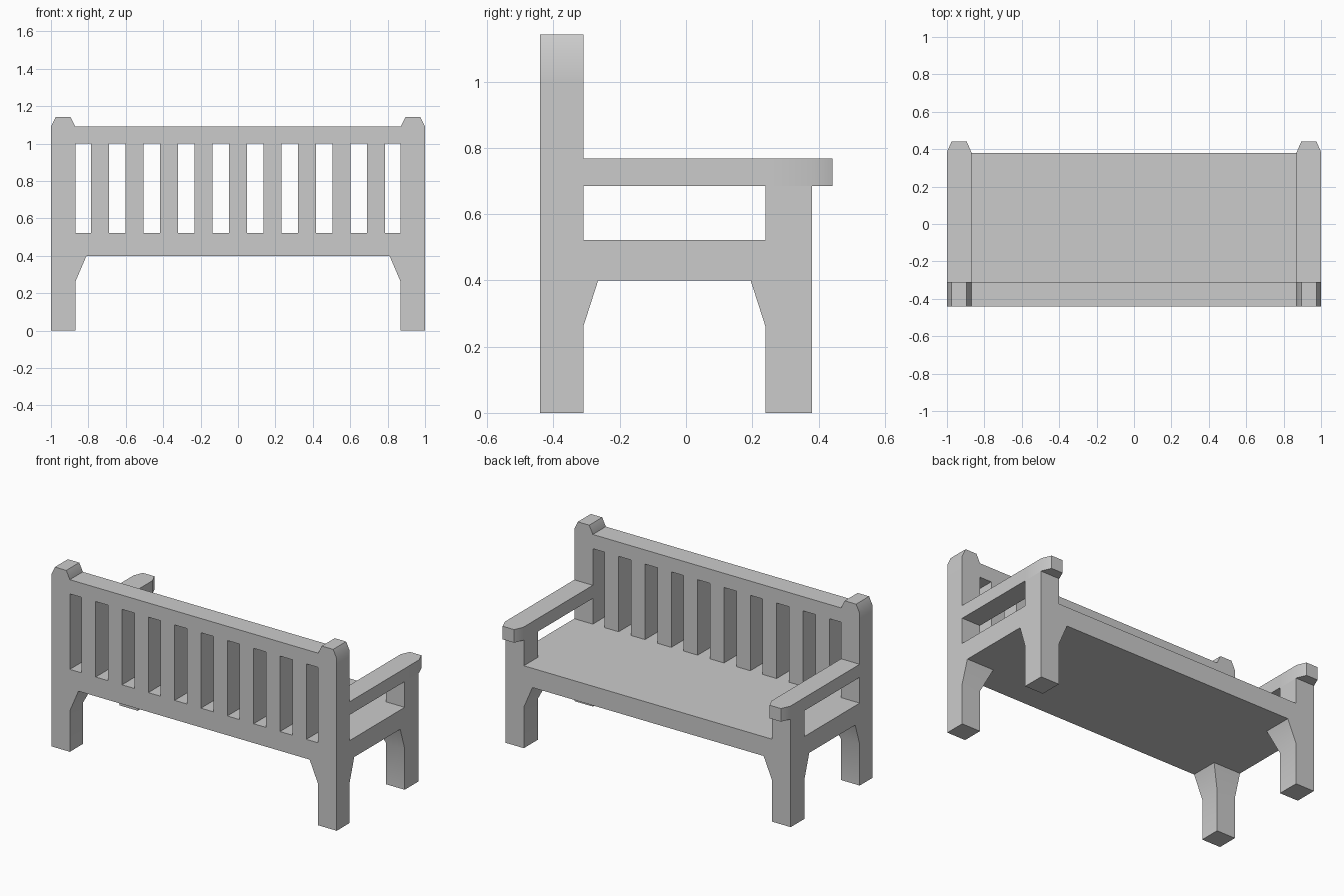
import bpy, bmesh

if "Cube" in bpy.data.objects:
    bpy.data.objects.remove(bpy.data.objects["Cube"])


def loft(name, sections, along="z", mirror=False):
    """Skin a stack of rectangles (h, a0, a1, b0, b1); a is x, b is y or z."""
    bm = bmesh.new()
    rings = []
    for h, a0, a1, b0, b1 in sections:
        corners = [(a0, b0), (a1, b0), (a1, b1), (a0, b1)]
        rings.append([bm.verts.new((a, b, h) if along == "z" else (a, h, b))
                      for a, b in corners])
    bm.faces.new(rings[0])
    bm.faces.new(rings[-1])
    for r, s in zip(rings, rings[1:]):
        for i in range(4):
            j = (i + 1) % 4
            bm.faces.new((r[i], r[j], s[j], s[i]))
    bmesh.ops.recalc_face_normals(bm, faces=bm.faces)
    mesh = bpy.data.meshes.new(name)
    bm.to_mesh(mesh)
    bm.free()
    obj = bpy.data.objects.new(name, mesh)
    bpy.context.collection.objects.link(obj)
    bpy.ops.object.select_all(action="DESELECT")
    obj.select_set(True)
    bpy.context.view_layer.objects.active = obj
    bpy.ops.object.shade_smooth_by_angle(angle=0.5236)
    if mirror:
        obj.modifiers.new("mirror", "MIRROR").use_axis = (True, False, False)
    return obj


BACK, BACK_IN = -0.44, -0.31      # rear frame depth
LEG_IN, LEG_OUT = 0.24, 0.38      # seat-edge leg depth
INNER = 0.87                      # inner face of the posts
UNDER, SEAT = 0.40, 0.522         # seat slab

# Seat slab
loft("seat", [(UNDER, -1, 1, BACK, LEG_OUT), (SEAT, -1, 1, BACK, LEG_OUT)])

# Legs, flaring inwards under the seat
loft("backrest_leg", [(0, INNER, 1, BACK, BACK_IN),
                      (0.26, INNER, 1, BACK, BACK_IN),
                      (UNDER, 0.81, 1, BACK, -0.265)], mirror=True)
loft("seat_edge_leg", [(0, INNER, 1, LEG_IN, LEG_OUT),
                       (0.26, INNER, 1, LEG_IN, LEG_OUT),
                       (UNDER, 0.81, 1, 0.195, LEG_OUT)], mirror=True)

# Backrest posts with tapered tops
loft("backrest_post", [(SEAT, INNER, 1, BACK, BACK_IN),
                       (1.0, INNER, 1, BACK, BACK_IN),
                       (1.09, INNER, 1, BACK, BACK_IN),
                       (1.142, 0.895, 0.975, BACK, BACK_IN)], mirror=True)

# Armrests with tapered ends, and their supports
loft("arm_support", [(SEAT, INNER, 1, LEG_IN, LEG_OUT),
                     (0.685, INNER, 1, LEG_IN, LEG_OUT)], mirror=True)
loft("armrest", [(BACK_IN, INNER, 1, 0.685, 0.768),
                 (LEG_IN, INNER, 1, 0.685, 0.768),
                 (0.385, INNER, 1, 0.685, 0.768),
                 (0.442, 0.895, 0.975, 0.685, 0.768)], along="y", mirror=True)

# Top rail and slats of the backrest
loft("top_rail", [(1.0, -INNER, INNER, BACK, BACK_IN),
                  (1.09, -INNER, INNER, BACK, BACK_IN)])
PITCH, HALF = 0.1845, 0.049
first = -4 * PITCH
slats = loft("backrest_slats", [(SEAT, first - HALF, first + HALF, BACK, BACK_IN),
                                (1.0, first - HALF, first + HALF, BACK, BACK_IN)])
arr = slats.modifiers.new("repeat", "ARRAY")
arr.count = 9
arr.use_relative_offset = False
arr.use_constant_offset = True
arr.constant_offset_displace = (PITCH, 0, 0)
